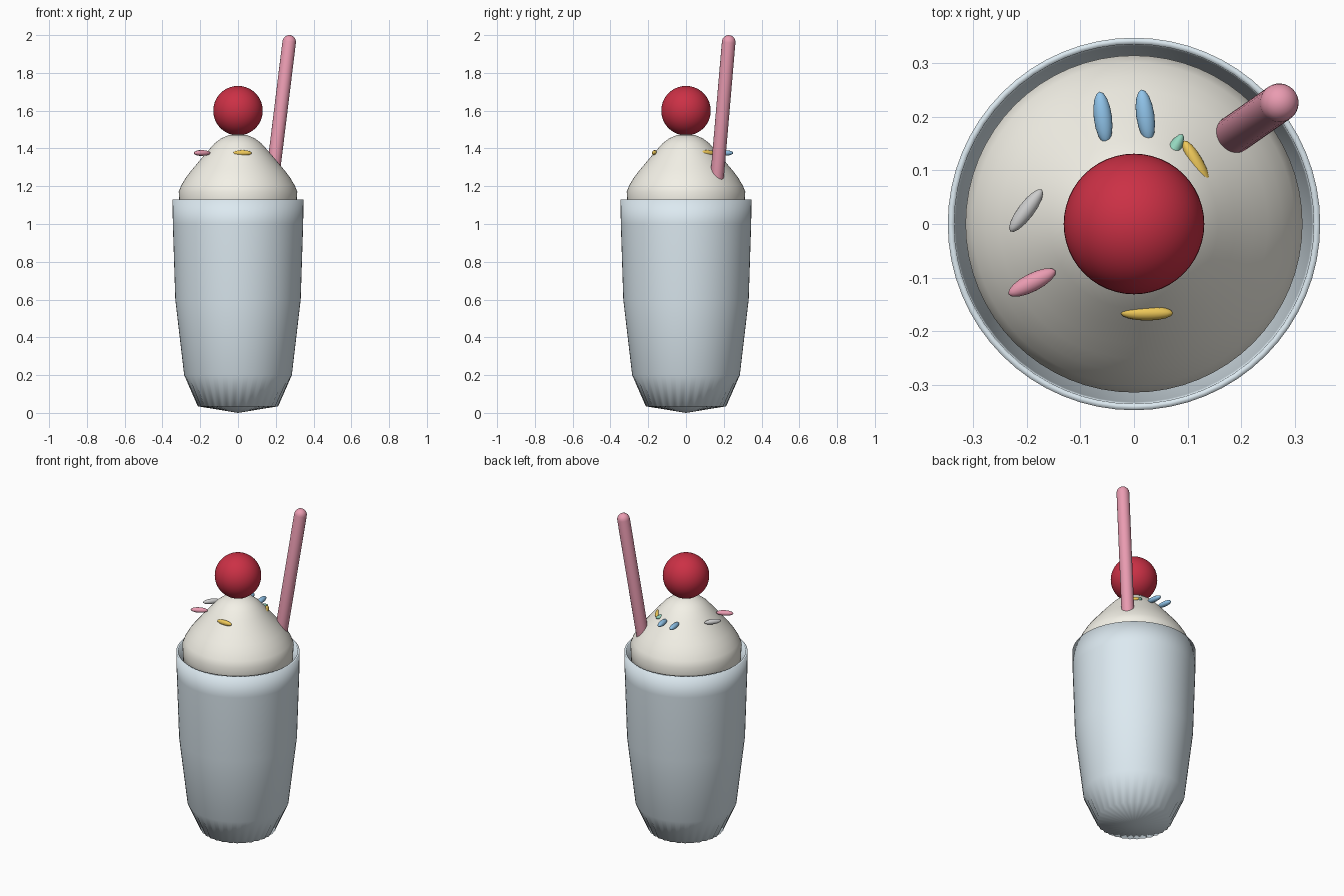
import bpy, bmesh, math
from mathutils import Vector

if "Cube" in bpy.data.objects:
    bpy.data.objects.remove(bpy.data.objects["Cube"])


def material(name, rgb):
    m = bpy.data.materials.new(name)
    m.diffuse_color = (*rgb, 1)
    m.use_nodes = True
    m.node_tree.nodes["Principled BSDF"].inputs["Base Color"].default_value = m.diffuse_color
    return m


GLASS = material("glass_blue", (0.72, 0.82, 0.88))
CREAM = material("cream_white", (0.90, 0.88, 0.80))
SHAKE = material("shake_cream", (0.85, 0.80, 0.72))
RED = material("cherry_red", (0.60, 0.03, 0.06))
PINK = material("pink", (0.82, 0.33, 0.44))
BLUE = material("blue", (0.28, 0.55, 0.82))
GREEN = material("green", (0.30, 0.68, 0.52))
YELLOW = material("yellow", (0.86, 0.58, 0.10))
SILVER = material("silver", (0.55, 0.55, 0.55))


def lathe(name, profile, mat, segs=64, flute=None):
    """Revolve (radius, z) points; flute = {profile index: radius offset on odd segments}."""
    bm = bmesh.new()
    rings = []
    for k, (r, z) in enumerate(profile):
        if r == 0:
            rings.append([bm.verts.new((0, 0, z))] * segs)
            continue
        ring = []
        for i in range(segs):
            a = 2 * math.pi * i / segs
            rr = r - (flute or {}).get(k, 0) * (i % 2)
            ring.append(bm.verts.new((rr * math.cos(a), rr * math.sin(a), z)))
        rings.append(ring)
    for lo, hi in zip(rings, rings[1:]):
        for i in range(segs):
            j = (i + 1) % segs
            bm.faces.new(list(dict.fromkeys((lo[i], lo[j], hi[j], hi[i]))))
    bmesh.ops.recalc_face_normals(bm, faces=bm.faces)
    for f in bm.faces:
        f.smooth = True
    me = bpy.data.meshes.new(name)
    bm.to_mesh(me)
    bm.free()
    me.materials.append(mat)
    ob = bpy.data.objects.new(name, me)
    bpy.context.collection.objects.link(ob)
    return ob


def ellipsoid(name, loc, size, mat, angle=0, segs=24, rings=14):
    bpy.ops.mesh.primitive_uv_sphere_add(segments=segs, ring_count=rings, radius=1,
                                         location=loc, rotation=(0, 0, math.radians(angle)))
    ob = bpy.context.object
    ob.name = name
    ob.scale = size
    ob.data.materials.append(mat)
    bpy.ops.object.shade_smooth()
    return ob


# Thin-walled glass with a finely fluted foot
lathe("glass", [(0, 0), (0.213, 0.035), (0.285, 0.2), (0.332, 0.6), (0.345, 1.0), (0.347, 1.13),
                (0.335, 1.13), (0.332, 1.0), (0.318, 0.6), (0.27, 0.2), (0.2, 0.06), (0, 0.05)],
      GLASS, flute={1: 0.008})

# Drink filling the glass below the cream
lathe("milkshake", [(0, 0.07), (0.19, 0.08), (0.26, 0.2), (0.307, 0.6), (0.312, 1.06), (0, 1.06)], SHAKE)

# Whipped cream dome
lathe("whipped_cream", [(0, 1.05), (0.31, 1.05), (0.311, 1.13), (0.314, 1.17), (0.3, 1.205),
                        (0.276, 1.245), (0.25, 1.28), (0.222, 1.313), (0.19, 1.352),
                        (0.157, 1.39), (0.125, 1.426), (0.09, 1.453), (0.05, 1.47), (0, 1.477)],
      CREAM)

# Cherry
ellipsoid("cherry", (0, 0, 1.6), (0.131, 0.131, 0.131), RED, segs=48, rings=28)

# Leaning straw with rounded ends
R = 0.036
bottom, top = Vector((0.155, 0.145, 1.02)), Vector((0.271, 0.226, 1.964))
length = (top - bottom).length
arc = [(R * math.cos(math.radians(a)), R * math.sin(math.radians(a))) for a in (0, 18, 36, 54, 72)]
profile = [(0, -R)] + [(r, -z) for r, z in reversed(arc)] + [(r, length + z) for r, z in arc] + [(0, length + R)]
straw = lathe("straw", profile, PINK, segs=28)
straw.location = bottom
straw.rotation_mode = 'QUATERNION'
straw.rotation_quaternion = (top - bottom).to_track_quat('Z', 'Y')

# Sprinkles: x, y, turn, half width, colour
sprinkles = [(-0.058, 0.198, 97, 0.017, BLUE), (0.021, 0.202, 98, 0.017, BLUE),
             (0.066, 0.125, 60, 0.014, GREEN), (0.116, 0.112, -62, 0.014, YELLOW),
             (-0.201, 0.025, 53, 0.015, SILVER), (-0.19, -0.109, 27, 0.017, PINK),
             (0.024, -0.166, 0, 0.014, YELLOW)]
for n, (x, y, turn, w, mat) in enumerate(sprinkles):
    ellipsoid(f"sprinkle_{n + 1}", (x, y, 1.376), (0.049, w, 0.015), mat, turn, 16, 10)
